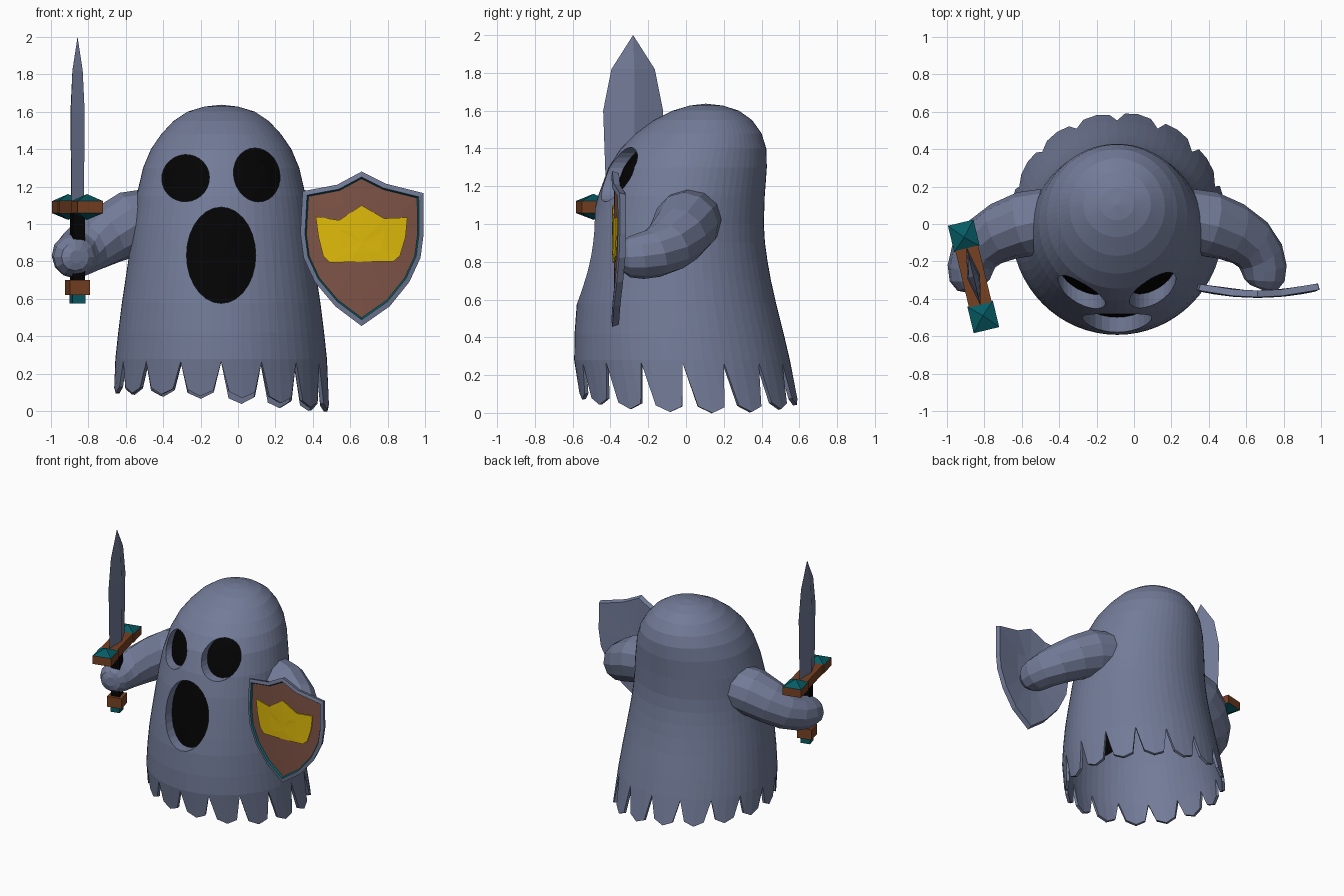
import bpy, bmesh, math
from mathutils import Vector, Matrix
from mathutils.bvhtree import BVHTree

if "Cube" in bpy.data.objects:
    bpy.data.objects.remove(bpy.data.objects["Cube"])

CX = -0.09          # body axis
COLS = 64           # four columns for each of sixteen hem teeth


def material(name, rgb):
    m = bpy.data.materials.new(name)
    m.diffuse_color = (*rgb, 1)
    m.use_nodes = True
    m.node_tree.nodes["Principled BSDF"].inputs["Base Color"].default_value = m.diffuse_color
    return m


GREY = material("ghost grey", (0.17, 0.20, 0.315))
BLACK = material("black", (0.001, 0.001, 0.001))
TEAL = material("teal", (0.002, 0.105, 0.13))
WOOD = material("wood brown", (0.185, 0.052, 0.016))
FIELD = material("shield brown", (0.21, 0.088, 0.062))
GOLD = material("gold", (0.74, 0.49, 0.003))


def make(name, bm, *mats):
    bmesh.ops.recalc_face_normals(bm, faces=bm.faces)
    me = bpy.data.meshes.new(name)
    bm.to_mesh(me)
    ob = bpy.data.objects.new(name, me)
    bpy.context.collection.objects.link(ob)
    for m in mats:
        me.materials.append(m)
    return ob


def loop(bm, pts):
    return [bm.verts.new(p) for p in pts]


def bridge(bm, a, b, mat=0):
    n = len(a)
    for i in range(n):
        j = (i + 1) % n
        bm.faces.new((a[i], a[j], b[j], b[i])).material_index = mat


def fan(bm, ring, tip, mat=0):
    t = bm.verts.new(tip)
    for i in range(len(ring)):
        bm.faces.new((ring[i], ring[(i + 1) % len(ring)], t)).material_index = mat


# Body: elliptical rings (height, half width, front y, back y) with a ragged hem
rows = [(0.28, .565, -.592, .55), (0.42, .55, -.59, .517), (0.58, .53, -.578, .477),
        (0.7, .512, -.56, .45), (0.8, .497, -.543, .432), (0.9, .484, -.525, .418),
        (1.0, .472, -.505, .412), (1.15, .452, -.465, .417), (1.3, .417, -.41, .428),
        (1.4, .375, -.345, .425), (1.48, .32, -.265, .4), (1.55, .255, -.17, .35),
        (1.6, .18, -.07, .28), (1.627, .09, .02, .195)]


def body_point(a, z, w, yf, yb):
    return (CX + w * math.cos(a), (yf + yb) / 2 + (yb - yf) / 2 * math.sin(a), z)


angles = [-math.pi / 2 + 2 * math.pi * i / COLS for i in range(COLS)]


def hem_point(i):
    k = i % 4
    centre = angles[i - k + 2]
    tip = 0.07 - 0.0705 * math.cos(centre - 0.2) * (1 if math.cos(centre) > 0 else .4)
    z = (0.265, tip + 0.035, tip, tip + 0.03)[k]
    a = angles[i] + (0, -.025, 0, .025)[k]
    drop = 0.28 - z
    return body_point(a, z, .565 + .05 * drop, -.592 + .15 * drop, .55 + .2 * drop)


bm = bmesh.new()
prev = loop(bm, [hem_point(i) for i in range(COLS)])
for row in rows:
    ring = loop(bm, [body_point(a, *row) for a in angles])
    bridge(bm, prev, ring)
    prev = ring
fan(bm, prev, (CX, .105, 1.637))
bmesh.ops.recalc_face_normals(bm, faces=bm.faces)
tree = BVHTree.FromBMesh(bm)
body = make("body", bm, GREY)
shell = body.modifiers.new("shell", 'SOLIDIFY')
shell.thickness, shell.offset = 0.02, -1


# Eyes and mouth: holes through the shell, each with a recessed wall and black back
def face_hole(name, x, z, rx, rz, tilt, depth):
    n = 28

    def ellipse(k):
        out = []
        for i in range(n):
            a = 2 * math.pi * i / n
            u, v = k * rx * math.cos(a), k * rz * math.sin(a)
            out.append((x + u * math.cos(tilt) - v * math.sin(tilt),
                        z + u * math.sin(tilt) + v * math.cos(tilt)))
        return out

    def surface(px, pz, d=0.0):
        hit = tree.ray_cast(Vector((px, -2, pz)), Vector((0, 1, 0)))[0]
        return (px, hit.y + d, pz)

    c = bmesh.new()
    front = loop(c, [(p, -0.9, q) for p, q in ellipse(1)])
    back = loop(c, [(p, -0.05, q) for p, q in ellipse(1)])
    bridge(c, front, back)
    c.faces.new(front)
    c.faces.new(back)
    cutter = make(name + "_cutter", c, GREY)
    cutter.hide_render = True
    cutter.hide_viewport = True
    cut = body.modifiers.new(name, 'BOOLEAN')
    cut.operation, cut.solver, cut.object = 'DIFFERENCE', 'EXACT', cutter

    b = bmesh.new()
    rim = loop(b, [surface(p, q) for p, q in ellipse(1)])
    inner = loop(b, [surface(p, q, depth) for p, q in ellipse(1)])
    bridge(b, rim, inner)
    mid = loop(b, [surface(p, q, depth) for p, q in ellipse(.5)])
    bridge(b, inner, mid, 1)
    fan(b, mid, surface(x, z, depth), 1)
    make(name, b, GREY, BLACK)


face_hole("left_eye", -.28, 1.245, .128, .125, .5, .075)
face_hole("right_eye", .1, 1.262, .123, .145, .25, .075)
face_hole("mouth", CX, .833, .185, .257, 0, .08)

# Arms: tapered bent tubes ending in rounded hands, mirrored about the body axis
arm_path = [(.34, .03, 1.03, .165), (.49, .0, 1.0, .175), (.61, -.04, .94, .16),
            (.71, -.1, .88, .143), (.765, -.17, .845, .13), (.785, -.24, .83, .122),
            (.787, -.30, .825, .108), (.78, -.34, .825, .075), (.775, -.352, .825, .035)]
for name, side in (("left_arm", -1), ("right_arm", 1)):
    pts = [Vector((CX + side * u, y, z)) for u, y, z, r in arm_path]
    bm = bmesh.new()
    prev = None
    for i, p in enumerate(pts):
        t = (pts[min(i + 1, len(pts) - 1)] - pts[max(i - 1, 0)]).normalized()
        across = t.cross(Vector((0, 0, 1))).normalized()
        up = across.cross(t)
        r = arm_path[i][3]
        ring = loop(bm, [p + r * (across * math.cos(k * math.pi / 6) + up * math.sin(k * math.pi / 6))
                         for k in range(12)])
        if prev:
            bridge(bm, prev, ring)
        else:
            bm.faces.new(ring)
        prev = ring
    bm.faces.new(prev)
    make(name, bm, GREY)

# Sword: built along local y, then turned and placed in the left hand
PLACE = Matrix.Translation((-.857, -.28, 0)) @ Matrix.Rotation(math.radians(13.5), 4, 'Z')


def sword_part(name, bm, *mats):
    make(name, bm, *mats).matrix_world = PLACE


def box(name, mat, sx, sy, z0, z1, y=0):
    b = bmesh.new()
    bmesh.ops.create_cube(b, size=1, matrix=Matrix.Translation((0, y, (z0 + z1) / 2))
                          @ Matrix.Diagonal((sx, sy, z1 - z0, 1)))
    sword_part(name, b, mat)


bm = bmesh.new()
prev = None
for z, hw, ht in ((1.1, .145, .033), (1.6, .163, .036), (1.82, .118, .028)):
    ring = loop(bm, [(ht, 0, z), (0, hw, z), (-ht, 0, z), (0, -hw, z)])
    if prev:
        bridge(bm, prev, ring)
    else:
        bm.faces.new(ring)
    prev = ring
fan(bm, prev, (0, 0, 2.0))
sword_part("blade", bm, GREY)

box("guard", WOOD, .125, .32, 1.055, 1.125)
for name, s in (("guard_end_front", -1), ("guard_end_back", 1)):
    bm = bmesh.new()
    corners = [(-.07, s * .15), (.07, s * .15), (.07, s * .295), (-.07, s * .295)]
    low = loop(bm, [(x, y, 1.058) for x, y in corners])
    high = loop(bm, [(x, y, 1.122) for x, y in corners])
    bridge(bm, low, high, 0)
    fan(bm, low, (0, s * .215, 1.022), 1)
    fan(bm, high, (0, s * .215, 1.16), 1)
    sword_part(name, bm, WOOD, TEAL)
box("grip", BLACK, .065, .065, .68, 1.06)
box("pommel", WOOD, .11, .11, .62, .7)
box("pommel_cap", TEAL, .07, .07, .575, .62)

# Shield: curved plate with raised rim, recessed field and a gold emblem
SX, SZ = .66, .9


def shield_loop(bm, outline, k, dy):
    out = []
    for x, z in outline:
        px, pz = SX + (x - SX) * k, SZ + (z - SZ) * k
        out.append((px, -.39 + .36 * (px - SX) ** 2 + dy, pz))
    return loop(bm, out)


outline = [(.66, 1.28), (.53, 1.21), (.345, 1.175), (.333, .95), (.35, .82), (.41, .69),
           (.52, .56), (.66, .455), (.81, .56), (.915, .69), (.975, .82), (.992, .95),
           (.99, 1.165), (.79, 1.215)]
bm = bmesh.new()
layers = [shield_loop(bm, outline, k, dy) for k, dy in
          ((.4, .035), (.97, .035), (1, .0), (.925, -.005), (.9, .008), (.65, .008), (.35, .008))]
for i, mat in enumerate((0, 0, 0, 1, 2, 2)):
    bridge(bm, layers[i], layers[i + 1], mat)
fan(bm, layers[0], (SX, -.355, SZ), 0)
fan(bm, layers[-1], (SX, -.382, SZ), 2)
make("shield", bm, GREY, TEAL, FIELD)

emblem = [(.415, 1.04), (.54, 1.02), (.66, 1.10), (.78, 1.03), (.905, 1.035), (.895, .93),
          (.865, .83), (.83, .8), (.74, .8), (.6, .797), (.49, .793), (.455, .83), (.43, .93)]
bm = bmesh.new()
layers = [shield_loop(bm, emblem, k, dy) for k, dy in ((1, .006), (1, -.001), (.5, -.001))]
bridge(bm, layers[0], layers[1])
bridge(bm, layers[1], layers[2])
fan(bm, layers[2], (SX, -.391, SZ))
make("shield_emblem", bm, GOLD)
